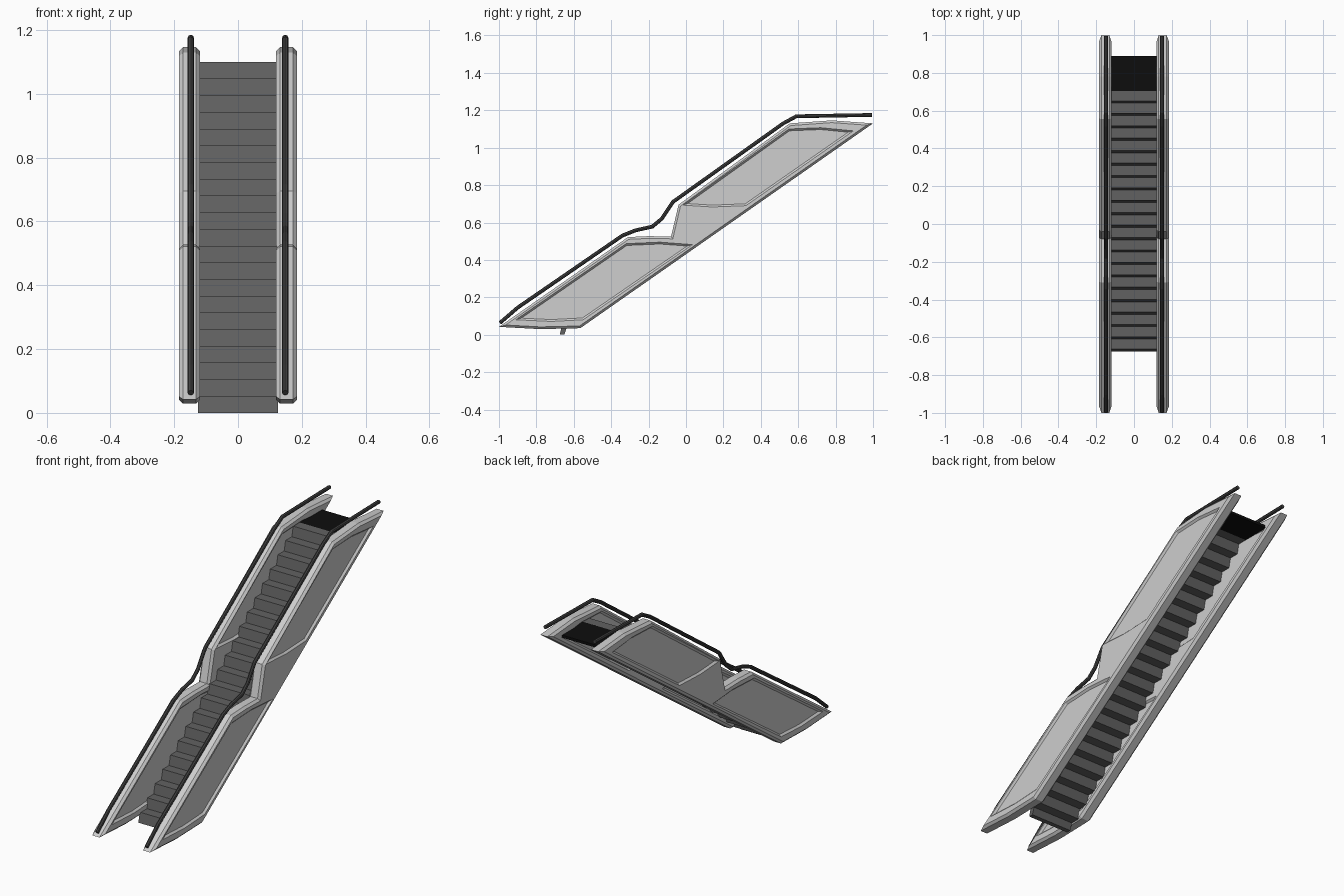
import bpy, bmesh, math
from mathutils import Vector

if "Cube" in bpy.data.objects:
    bpy.data.objects.remove(bpy.data.objects["Cube"])


def material(name, v):
    m = bpy.data.materials.new(name)
    m.diffuse_color = (v, v, v, 1)
    m.use_nodes = True
    m.node_tree.nodes["Principled BSDF"].inputs["Base Color"].default_value = m.diffuse_color
    return m


LIGHT = material("light_grey_panel", 0.62)
STEP = material("step_grey", 0.12)
RAIL = material("rail_dark_grey", 0.055)
BLACK = material("landing_black", 0.004)


def loft(name, rings, mat):
    """Skin a list of equal-sized closed rings and cap both ends."""
    bm = bmesh.new()
    vr = [[bm.verts.new(p) for p in r] for r in rings]
    n = len(rings[0])
    for a, b in zip(vr, vr[1:]):
        for i in range(n):
            j = (i + 1) % n
            bm.faces.new((a[i], a[j], b[j], b[i]))
    bm.faces.new(vr[0][::-1])
    bm.faces.new(vr[-1])
    bmesh.ops.recalc_face_normals(bm, faces=bm.faces[:])
    me = bpy.data.meshes.new(name)
    bm.to_mesh(me)
    bm.free()
    me.materials.append(mat)
    ob = bpy.data.objects.new(name, me)
    bpy.context.collection.objects.link(ob)
    return ob


def inset(pts, d):
    """Move a clockwise (y, z) outline inwards by d."""
    out = []
    for i, p in enumerate(pts):
        p = Vector(p)
        a = (p - Vector(pts[i - 1])).normalized()
        b = (Vector(pts[(i + 1) % len(pts)]) - p).normalized()
        na, nb = Vector((a.y, -a.x)), Vector((b.y, -b.x))
        out.append(p + (na + nb) * (d / (1 + na.dot(nb))))
    return out


def at_x(x, pts):
    return [(x, p[0], p[1]) for p in pts]


# outlines seen from the side (y, z), clockwise
SIDE = [(-1, .042), (-.31, .522), (-.2, .527), (-.08, .525), (-.04, .695), (.555, 1.13),
        (.78, 1.146), (1, 1.13), (-.565, .035), (-.78, .03)]
LOWER = [(-.91, .08), (-.32, .487), (-.14, .495), (.035, .482), (-.55, .08), (-.72, .071)]
UPPER = [(-.02, .693), (.55, 1.1), (.72, 1.107), (.895, 1.09), (.32, .69), (.14, .683)]
RAIL_PATH = [(-.995, .063), (-.9, .145), (-.34, .53), (-.27, .558), (-.18, .578), (-.13, .62),
             (-.07, .71), (.52, 1.13), (.59, 1.168), (.995, 1.175)]
CX, HALF, BEV, DEPTH = .152, .033, .012, .01

for s, side in ((-1, "left"), (1, "right")):
    cx = s * CX
    # balustrade wall with chamfered rim
    thin = inset(SIDE, BEV)
    wall = loft(side + "_balustrade", [at_x(cx - HALF, thin), at_x(cx - HALF + BEV, SIDE),
                                       at_x(cx + HALF - BEV, SIDE), at_x(cx + HALF, thin)], LIGHT)
    # recessed panels on both faces of the wall
    for k, outline in enumerate((LOWER, UPPER)):
        for f in (-1, 1):
            cut = loft("panel_cutter", [at_x(cx + f * (HALF + .004), inset(outline, -.004)),
                                        at_x(cx + f * (HALF - DEPTH), inset(outline, .01))], LIGHT)
            cut.hide_render = True
            cut.hide_set(True)
            mod = wall.modifiers.new("panel_recess", 'BOOLEAN')
            mod.operation, mod.solver, mod.object = 'DIFFERENCE', 'EXACT', cut
    # apply the recesses and drop the cutters
    bpy.context.view_layer.update()
    me = bpy.data.meshes.new_from_object(wall.evaluated_get(bpy.context.evaluated_depsgraph_get()))
    cutters = [m.object for m in wall.modifiers]
    wall.modifiers.clear()
    wall.data = me
    for c in cutters:
        bpy.data.objects.remove(c)

    # handrail floating above the wall
    rings = []
    for i, p in enumerate(RAIL_PATH):
        p = Vector(p)
        a = (p - Vector(RAIL_PATH[i - 1])).normalized() if i else None
        b = (Vector(RAIL_PATH[i + 1]) - p).normalized() if i + 1 < len(RAIL_PATH) else a
        a = a or b
        na, nb = Vector((-a.y, a.x)), Vector((-b.y, b.x))
        nrm = (na + nb) / (1 + na.dot(nb))
        ring = []
        for k in range(8):
            t = math.tau * k / 8
            q = p + nrm * (.01 * math.sin(t))
            ring.append((s * .148 + .01 * math.cos(t), q.x, q.y))
        rings.append(ring)
    loft(side + "_handrail", rings, RAIL)

# flight of steps: thin zigzag sheet with slightly leaning risers
N, Y0, Y1, TOP = 21, -.675, .705, 1.1
run, rise, lean = (Y1 - Y0) / N, TOP / N, .012
zig = []
for i in range(N):
    zig += [(Y0 + i * run, i * rise), (Y0 + i * run + lean, (i + 1) * rise)]
zig.append((Y1, TOP))
under = [(y + .025, max(0, z - .014)) for y, z in zig]
section = zig + under[::-1]
loft("steps", [at_x(-.125, section), at_x(.125, section)], STEP)

# black landing plate at the top
plate = [(.703, 1.1), (.89, 1.1), (.89, 1.086), (.703, 1.086)]
loft("top_landing", [at_x(-.125, plate), at_x(.125, plate)], BLACK)
